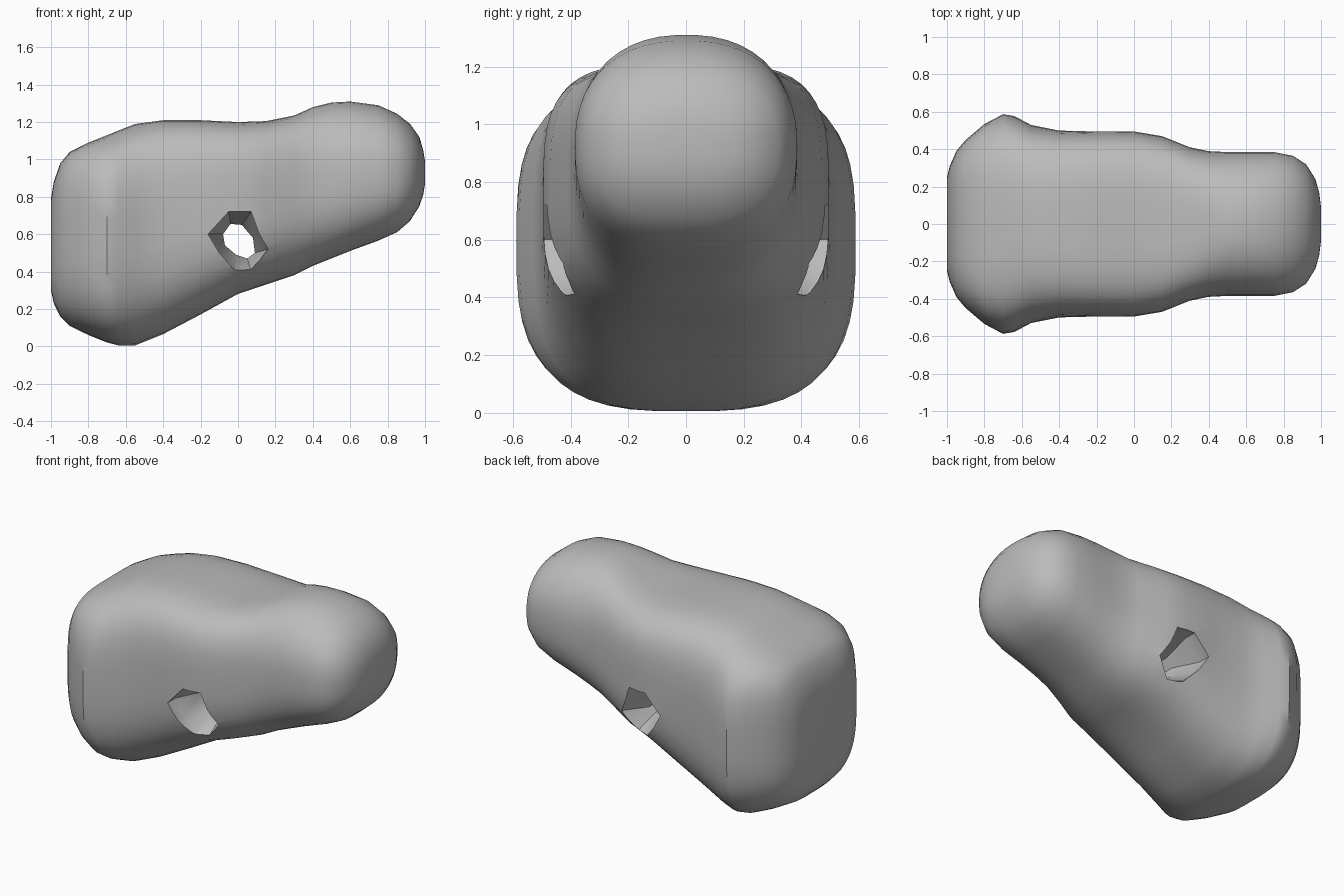
import bpy, bmesh
from math import sin, cos, pi

cube = bpy.data.objects.get("Cube")
if cube:
    bpy.data.objects.remove(cube, do_unlink=True)

stone = bpy.data.materials.new("stone grey")
stone.use_nodes = True
stone.diffuse_color = (0.5, 0.5, 0.5, 1)
stone.node_tree.nodes["Principled BSDF"].inputs["Base Color"].default_value = (0.5, 0.5, 0.5, 1)


def loft(name, rings):
    """Skin a closed tube through rings of equal point count."""
    bm = bmesh.new()
    loops = [[bm.verts.new(p) for p in ring] for ring in rings]
    count = len(loops[0])
    for a, b in zip(loops, loops[1:]):
        for i in range(count):
            j = (i + 1) % count
            bm.faces.new((a[i], a[j], b[j], b[i]))
    bm.faces.new(loops[0])
    bm.faces.new(loops[-1])
    bmesh.ops.recalc_face_normals(bm, faces=bm.faces)
    mesh = bpy.data.meshes.new(name)
    bm.to_mesh(mesh)
    bm.free()
    mesh.materials.append(stone)
    obj = bpy.data.objects.new(name, mesh)
    bpy.context.collection.objects.link(obj)
    return obj


def rounded_section(x, low, high, half_width, top_boxiness, segments=48):
    """Rounded box section with separate boxiness above and below its middle."""
    mid, half = (low + high) / 2, (high - low) / 2
    ring = []
    for i in range(segments):
        angle = 2 * pi * (i + 0.5) / segments
        c, s = cos(angle), sin(angle)
        power = 2 / (top_boxiness if s > 0 else 2.8 - 0.3 * x)
        y = half_width * abs(c) ** power * (1 if c > 0 else -1)
        z = half * abs(s) ** power * (1 if s > 0 else -1)
        ring.append((x, y, mid + z))
    return ring


# Body outline: position along x, bottom, top, half width, boxiness of the top
outline = [
    (-1, .3, .79, .25, 3.6), (-.985, .23, .88, .31, 3.8), (-.95, .16, .98, .39, 4),
    (-.9, .11, 1.04, .45, 4.2), (-.8, .06, 1.09, .535, 4), (-.7, .02, 1.13, .588, 3.4),
    (-.64, .005, 1.155, .578, 3.3), (-.55, .005, 1.19, .53, 3.4), (-.4, .065, 1.21, .5, 3.8),
    (-.2, .17, 1.21, .495, 3.9), (0, .28, 1.2, .495, 3.8), (.15, .33, 1.205, .47, 3.7),
    (.3, .38, 1.235, .41, 3.3), (.4, .43, 1.28, .39, 2.7), (.5, .47, 1.305, .385, 2.4),
    (.6, .51, 1.31, .385, 2.3), (.75, .565, 1.29, .385, 2.3), (.85, .61, 1.245, .365, 2.3),
    (.92, .67, 1.19, .32, 2.3), (.97, .75, 1.12, .24, 2.2), (.99, .81, 1.05, .17, 2.2),
    (1, .87, .99, .09, 2.2),
]
body = loft("stone_body", [rounded_section(*row) for row in outline])

# Faceted hole: wide rims narrowing to a throat
rim = [(-.16, .6), (-.05, .72), (.07, .72), (.11, .61),
       (.16, .52), (.07, .4), (-.02, .41), (-.1, .5)]
throat = [(-.08, .6), (-.04, .655), (.02, .65), (.08, .58),
          (.09, .5), (.05, .47), (-.01, .49), (-.07, .54)]
stations = [(rim, -.7), (rim, -.41), (throat, -.25),
            (throat, .25), (rim, .41), (rim, .7)]
cutter = loft("hole_cutter", [[(x, y, z) for x, z in ring] for ring, y in stations])
cutter.hide_render = True

drill = body.modifiers.new("hole", "BOOLEAN")
drill.operation = "DIFFERENCE"
drill.solver = "EXACT"
drill.object = cutter
bpy.ops.object.select_all(action="DESELECT")
body.select_set(True)
bpy.context.view_layer.objects.active = body
bpy.ops.object.modifier_apply(modifier=drill.name)
bpy.data.objects.remove(cutter, do_unlink=True)
bpy.ops.object.shade_smooth_by_angle(angle=pi / 5)
